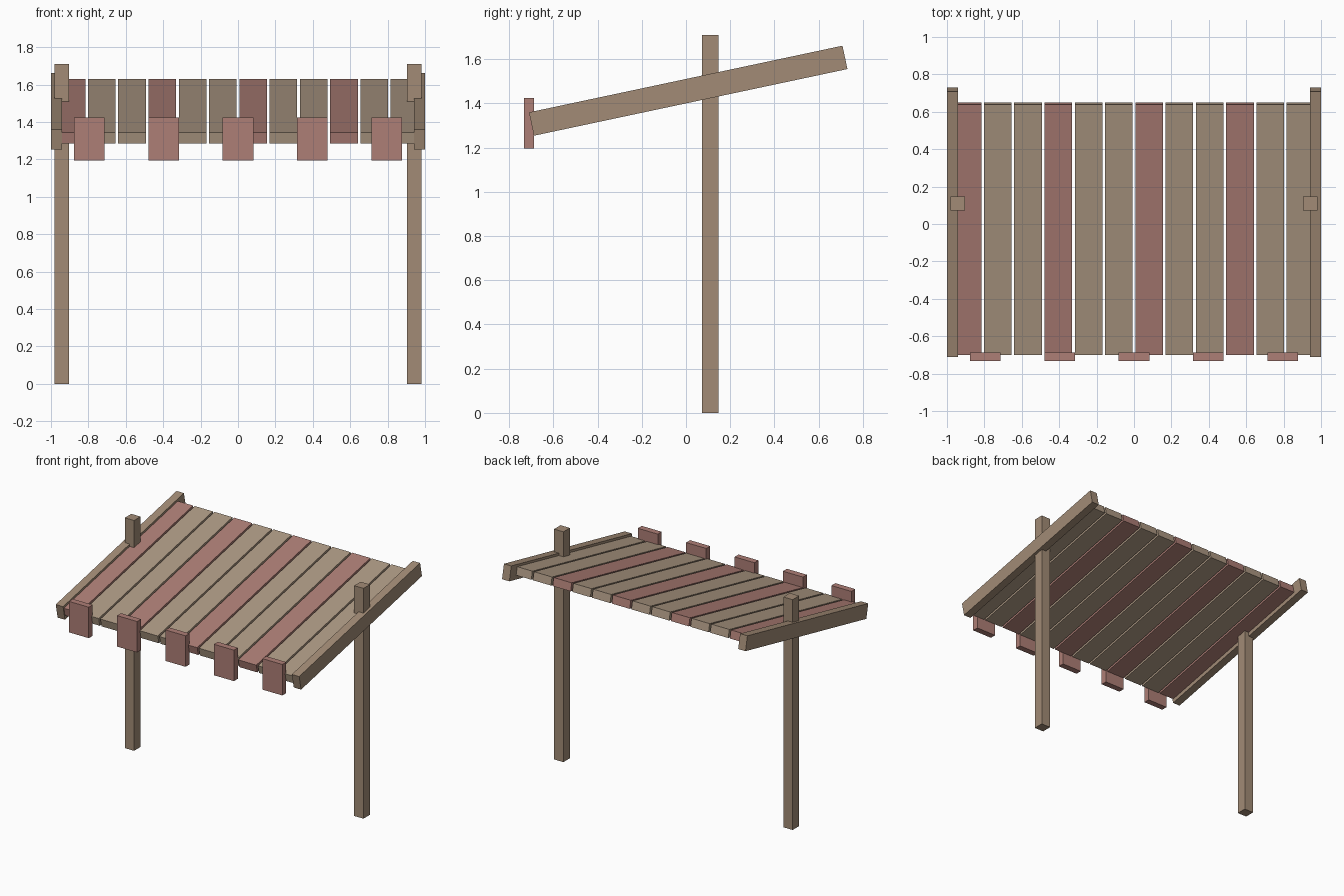
import bpy
from math import radians

if "Cube" in bpy.data.objects:
    bpy.data.objects.remove(bpy.data.objects["Cube"])

TILT = radians(12)


def material(name, color):
    m = bpy.data.materials.new(name)
    m.diffuse_color = (*color, 1)
    m.use_nodes = True
    m.node_tree.nodes["Principled BSDF"].inputs["Base Color"].default_value = m.diffuse_color
    return m


frame_wood = material("frame_wood", (0.36, 0.26, 0.18))
plank_wood = material("plank_wood", (0.42, 0.32, 0.23))
red_wood = material("red_wood", (0.42, 0.21, 0.18))


def box(name, center, size, mat, tilt=0.0):
    bpy.ops.mesh.primitive_cube_add(size=1, location=center, rotation=(tilt, 0, 0))
    ob = bpy.context.object
    ob.name = name
    ob.scale = size
    ob.data.materials.append(mat)
    return ob


# Posts and sloping side beams
for side, s in (("left", -1), ("right", 1)):
    box(f"{side}_post", (s * 0.942, 0.11, 0.855), (0.076, 0.076, 1.71), frame_wood)
    box(f"{side}_beam", (s * 0.97, 0.01, 1.4575), (0.06, 1.45, 0.108), frame_wood, TILT)

# Roof planks, every third one red
for i in range(12):
    x = (i - 5.5) * 0.1618
    box(f"roof_plank_{i + 1}", (x, -0.025, 1.457), (0.148, 1.368, 0.06),
        red_wood if i % 3 == 0 else plank_wood, TILT)

# Hanging tabs along the low front edge
for i in range(5):
    box(f"front_tab_{i + 1}", ((i - 2) * 0.3975, -0.71, 1.31), (0.164, 0.046, 0.23), red_wood)
